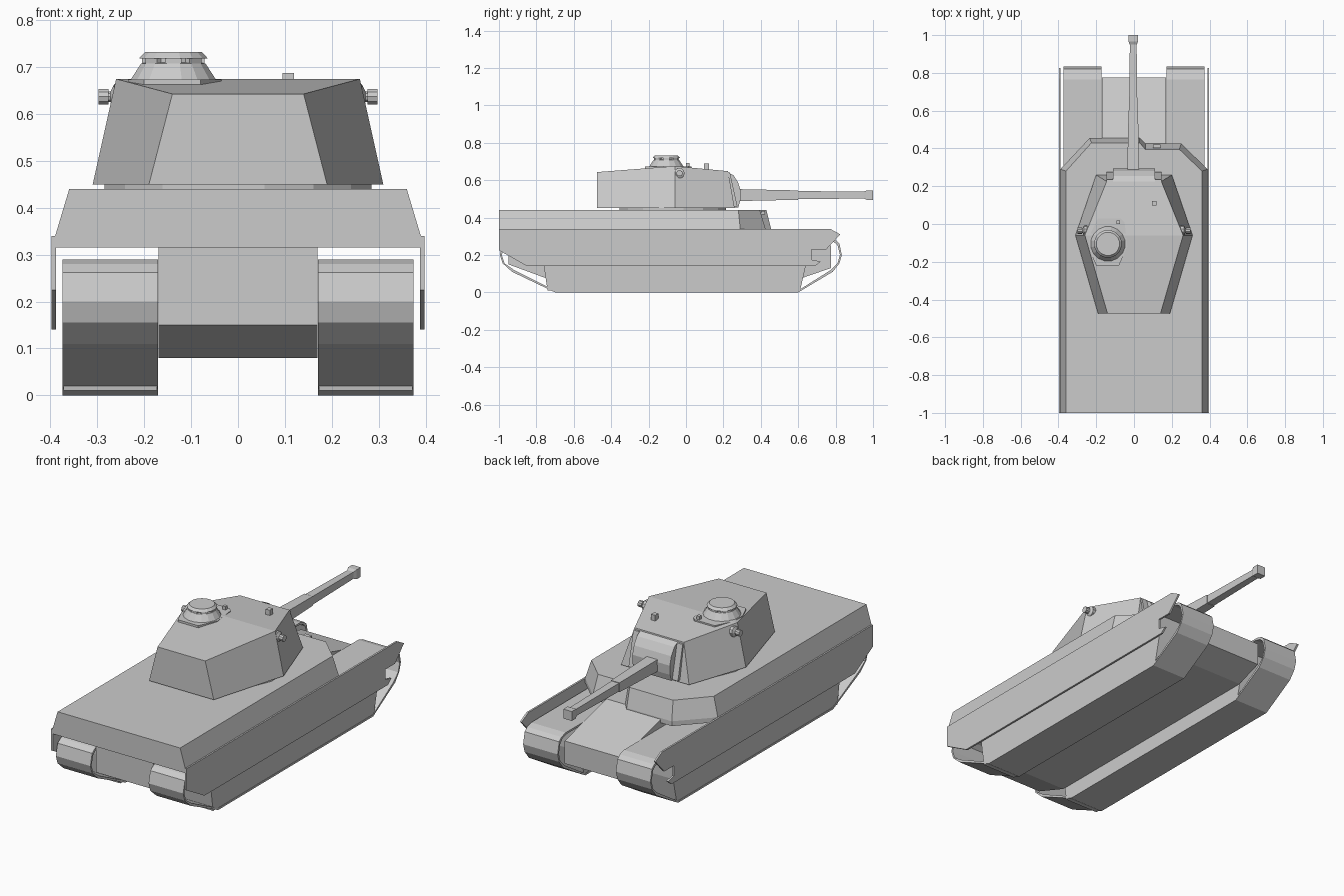
import bpy, bmesh, math
from mathutils import Matrix, Vector

if "Cube" in bpy.data.objects:
    bpy.data.objects.remove(bpy.data.objects["Cube"])


def finish(name, bm):
    bmesh.ops.recalc_face_normals(bm, faces=bm.faces)
    me = bpy.data.meshes.new(name)
    bm.to_mesh(me)
    bm.free()
    ob = bpy.data.objects.new(name, me)
    bpy.context.collection.objects.link(ob)
    return ob


def loft(name, rings):
    """Skin equal-length rings of points and cap both ends."""
    bm = bmesh.new()
    vs = [[bm.verts.new(p) for p in r] for r in rings]
    n = len(vs[0])
    for a, b in zip(vs, vs[1:]):
        for i in range(n):
            j = (i + 1) % n
            bm.faces.new((a[i], a[j], b[j], b[i]))
    bm.faces.new(vs[0])
    bm.faces.new(vs[-1])
    return finish(name, bm)


def side_prism(name, yz, x0, x1):
    return loft(name, [[(x, y, z) for y, z in yz] for x in (x0, x1)])


def box(name, c, s):
    bm = bmesh.new()
    bmesh.ops.create_cube(bm, size=1, matrix=Matrix.Translation(c) @ Matrix.Diagonal((*s, 1)))
    return finish(name, bm)


def turned(name, c, axis, profile, n):
    """Stack of circles (radius, offset) along an axis."""
    q = Vector((0, 0, 1)).rotation_difference(Vector(axis))
    rings = []
    for r, h in profile:
        rings.append([Vector(c) + q @ Vector((r * math.cos((i + .5) * math.tau / n),
                      r * math.sin((i + .5) * math.tau / n), h)) for i in range(n)])
    return loft(name, rings)


# Lower hull between the tracks, with sloped nose
side_prism("lower_hull", [(-.95, .33), (-.95, .15), (-.76, .08), (.63, .08), (.775, .13),
                          (.775, .25), (.43, .34), (.3, .34)], -.17, .17)

# Upper hull with chamfered, stepped front
base = [(-.39, -1), (.39, -1), (.39, .29), (.25, .425), (.06, .425), (.03, .455), (-.235, .455), (-.39, .29)]
top = [(-.36, -1), (.36, -1), (.36, .28), (.24, .395), (.06, .395), (.03, .43), (-.225, .43), (-.36, .28)]
loft("upper_hull", [[(x, y, .315) for x, y in base], [(x, y, .34) for x, y in base],
                    [(x, y, .44) for x, y in top]])
box("driver_visor", (.12, .412, .425), (.04, .02, .02))

# Track belt outline: bottom run, front wrap, top run, rear wrap
belt = [(-.70, 0), (.60, 0), (.785, .11), (.82, .155), (.833, .2), (.82, .262), (.80, .28), (.765, .29),
        (-.92, .29), (-.955, .28), (-.98, .262), (-.995, .2), (-.98, .155), (-.93, .11)]
skirt = [(-1, .34), (-1, .225), (-.85, .14), (.69, .14), (.72, .165), (.67, .175), (.67, .23),
         (.75, .23), (.825, .31), (.77, .34)]
wheels = [(-.74, .01), (.61, .01), (.64, .14), (.64, .28), (-.76, .28), (-.76, .14)]
for s, side in ((-1, "left"), (1, "right")):
    bm = bmesh.new()
    loops = [[], []]
    cx, cz = -.08, .16
    for y, z in belt:
        for k in (0, 1):
            t = .01 * k
            iy = y - t * (1 if y > .6 else -1 if y < -.7 else 0)
            iz = z + t * (1 if z < .15 else -1 if z > .25 else 0)
            loops[k].append([bm.verts.new((s * x, iy, iz)) for x in (.171, .374)])
    outer, inner = loops
    n = len(belt)
    for i in range(n):
        j = (i + 1) % n
        bm.faces.new((outer[i][0], outer[j][0], outer[j][1], outer[i][1]))
        bm.faces.new((inner[i][0], inner[i][1], inner[j][1], inner[j][0]))
        for e in (0, 1):
            bm.faces.new((outer[i][e], inner[i][e], inner[j][e], outer[j][e]))
    finish(side + "_track", bm)
    side_prism(side + "_wheel_block", wheels, s * .173, s * .372)
    side_prism(side + "_skirt", skirt, s * .388, s * .398)

# Turret ring and six-sided turret with ridged roof
turned("turret_ring", (0, -.07, .435), (0, 0, 1), [(.29, 0), (.29, .02)], 16)
tb = [(-.19, -.475, .45), (.19, -.475, .45), (.31, -.06, .45), (.2, .26, .45), (-.2, .26, .45), (-.31, -.06, .45)]
tt = [(-.14, -.475, .643), (.14, -.475, .643), (.26, -.06, .675), (.145, .225, .648), (-.145, .225, .648),
      (-.26, -.06, .675)]
turret = loft("turret", [tb, tt])
bm = bmesh.new()
bm.from_mesh(turret.data)
bm.verts.ensure_lookup_table()
bmesh.ops.connect_verts(bm, verts=[bm.verts[8], bm.verts[11]])
bm.to_mesh(turret.data)
bm.free()

# Curved mantlet between cheek plates
side_prism("mantlet", [(.19, .645), (.225, .642), (.255, .625), (.28, .585), (.293, .54), (.29, .49),
                       (.28, .455), (.19, .455)], -.11, .11)
for s, side in ((-1, "left"), (1, "right")):
    side_prism(side + "_cheek", [(.19, .645), (.235, .64), (.275, .46), (.19, .46)], s * .112, s * .145)

# Square-section barrel with stepped sleeve and flared muzzle
sections = [(.27, .032), (.6, .025), (.6, .022), (.95, .018), (.965, .025), (1, .025)]
loft("gun_barrel", [[(-.004 + a * h, y, .52 + b * h) for a, b in ((-1, -1), (1, -1), (1, 1), (-1, 1))]
                    for y, h in sections])

# Commander cupola: plate, cone, vision slits, lid
plate = [(-.20, -.22), (-.08, -.22), (-.035, -.12), (-.05, .01), (-.07, .03), (-.19, .03), (-.235, -.06), (-.235, -.14)]
loft("cupola_plate", [[(x, y, z) for x, y in plate] for z in (.655, .674)])
cc = (-.138, -.105, 0)
turned("cupola_cone", cc, (0, 0, 1), [(.095, .67), (.07, .708), (.058, .71), (.058, .72)], 16)
turned("cupola_lid", cc, (0, 0, 1), [(.074, .719), (.072, .722), (.062, .732)], 16)
for i in range(8):
    a = i * math.tau / 8
    ob = box("vision_block", (0, 0, 0), (.014, .035, .012))
    ob.location = (cc[0] + .06 * math.cos(a), cc[1] + .06 * math.sin(a), .714)
    ob.rotation_euler.z = a

# Roof fittings
box("roof_periscope", (.107, .11, .672), (.024, .026, .032))
box("cupola_sight", (-.083, .01, .68), (.018, .018, .024))

# Side rangefinder heads
for s, side in ((-1, "left"), (1, "right")):
    turned(side + "_rangefinder", (s * .24, -.035, .637), (s, 0, 0),
           [(.028, 0), (.028, .024), (.012, .032), (.012, .036), (.017, .036), (.017, .058)], 10)
